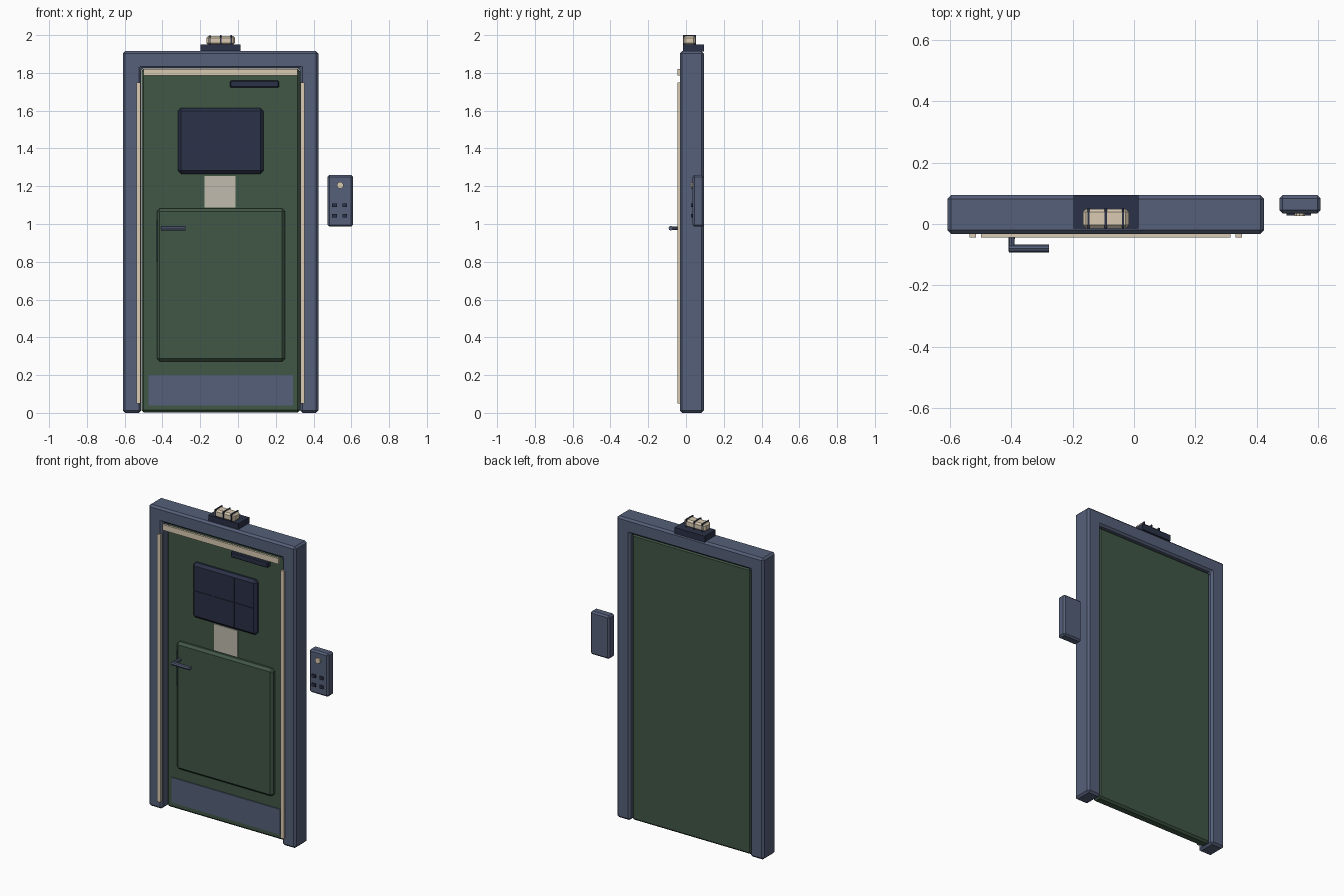
import bpy, bmesh
from mathutils import Vector

cube = bpy.data.objects.get("Cube")
if cube:
    bpy.data.objects.remove(cube, do_unlink=True)


def material(name, r, g, b):
    m = bpy.data.materials.new(name)
    m.use_nodes = True
    m.diffuse_color = (r, g, b, 1)
    shader = m.node_tree.nodes["Principled BSDF"]
    shader.inputs["Base Color"].default_value = (r, g, b, 1)
    shader.inputs["Roughness"].default_value = 0.8
    return m


STEEL = material("blue_grey_steel", 0.09, 0.115, 0.19)
GREEN = material("dark_green_paint", 0.052, 0.095, 0.062)
NAVY = material("dark_navy", 0.024, 0.031, 0.063)
CREAM = material("cream", 0.7, 0.6, 0.45)
PAPER = material("grey_paper", 0.53, 0.5, 0.43)


def finish(name, bm, mat, bevel=0):
    bmesh.ops.recalc_face_normals(bm, faces=bm.faces)
    if bevel:
        bmesh.ops.bevel(bm, geom=bm.edges[:], offset=bevel, segments=1,
                        affect='EDGES', profile=0.5)
    me = bpy.data.meshes.new(name)
    bm.to_mesh(me)
    bm.free()
    me.materials.append(mat)
    ob = bpy.data.objects.new(name, me)
    bpy.context.collection.objects.link(ob)


def box(name, x, y, z, mat, bevel=0):
    """Box from (min, max) ranges on each axis."""
    bm = bmesh.new()
    bmesh.ops.create_cube(bm, size=1)
    for v in bm.verts:
        v.co = Vector([r[0] if c < 0 else r[1] for c, r in zip(v.co, (x, y, z))])
    finish(name, bm, mat, bevel)


def rod(name, a, b, radius, mat, sides=8):
    """Cylinder between two points."""
    a, b = Vector(a), Vector(b)
    bm = bmesh.new()
    bmesh.ops.create_cone(bm, cap_ends=True, segments=sides, radius1=radius,
                          radius2=radius, depth=(b - a).length)
    turn = (b - a).to_track_quat('Z', 'Y').to_matrix()
    for v in bm.verts:
        v.co = turn @ v.co + (a + b) / 2
    finish(name, bm, mat)


def around(center, half):
    return (center - half, center + half)


MID = -0.092      # centre line of the doorway
FRONT = 0.016     # front face of the door leaf
BACK = 0.078      # back face of the door leaf


def on_door(name, x, z, depth, mat, bevel=0):
    """Box standing out from the door's front face, its root sunk in the leaf."""
    box(name, x, (FRONT - depth, FRONT + 0.02), z, mat, bevel)


# Door frame: one U-shaped profile extruded backwards
bm = bmesh.new()
outer, inner, top, lintel = 0.517, 0.421, 1.915, 1.823
profile = [(-outer, 0), (-outer, top), (outer, top), (outer, 0),
           (inner, 0), (inner, lintel), (-inner, lintel), (-inner, 0)]
face = bm.faces.new([bm.verts.new((MID + x, -0.032, z)) for x, z in profile])
ext = bmesh.ops.extrude_face_region(bm, geom=[face])
for v in ext["geom"]:
    if isinstance(v, bmesh.types.BMVert):
        v.co.y = 0.094
finish("door_frame", bm, STEEL, 0.012)

# Door leaf, lower panel and kick plate
box("door_leaf", around(MID, 0.42), (FRONT, BACK), (0.003, 1.821), GREEN, 0.012)
on_door("lower_panel_moulding", (-0.43, 0.249), (0.272, 1.082), 0.028, GREEN, 0.015)
on_door("kick_plate", (-0.475, 0.29), (0.04, 0.2), 0.006, STEEL)

# Window with thin wires
on_door("window", (-0.317, 0.134), (1.266, 1.615), 0.028, NAVY, 0.016)
for i in (-1, 1):
    on_door("window_upright_wire", around(MID + i * 0.073, 0.0025), (1.282, 1.599),
            0.032, NAVY)
on_door("window_cross_wire", (-0.301, 0.118), around(1.44, 0.0025), 0.032, NAVY)

# Notice and slot plate
on_door("paper_notice", (-0.177, -0.012), (1.087, 1.255), 0.005, PAPER)
on_door("top_slot_plate", (-0.042, 0.217), (1.722, 1.759), 0.03, NAVY, 0.005)

# Handle
on_door("handle_plate", (-0.431, -0.367), (0.8, 1.025), 0.018, NAVY)
rod("handle_shaft", (-0.398, FRONT, 0.978), (-0.4, -0.09, 0.978), 0.01, STEEL)
rod("handle_lever", (-0.408, -0.08, 0.978), (-0.278, -0.08, 0.978), 0.0125, STEEL)

# Pale strips around the opening
for side in (-1, 1):
    box("side_strip", around(MID + side * 0.434, 0.011), (-0.044, -0.03), (0.05, 1.75), CREAM)
box("top_strip", around(MID, 0.407), (-0.044, -0.03), (1.785, 1.821), CREAM)

# Warning lamp above the frame
box("lamp_base", around(MID, 0.106), (-0.015, 0.094), (1.912, 1.951), NAVY)
box("lamp", (-0.167, -0.017), (-0.014, 0.049), (1.948, 1.996), CREAM, 0.01)
for i in (-1, 0, 1):
    box("lamp_guard", around(MID + i * 0.056, 0.0035), (-0.017, 0.053), (1.948, 2.0), NAVY)

# Wall keypad beside the door
box("keypad_body", (0.475, 0.609), (0.035, 0.094), (0.986, 1.26), STEEL, 0.01)
rod("keypad_button", (0.541, 0.04, 1.205), (0.541, 0.026, 1.205), 0.018, CREAM, 10)
for x in (0.511, 0.565):
    for z in (1.043, 1.1):
        box("keypad_key", around(x, 0.0125), (0.027, 0.04), around(z, 0.0095), NAVY)
